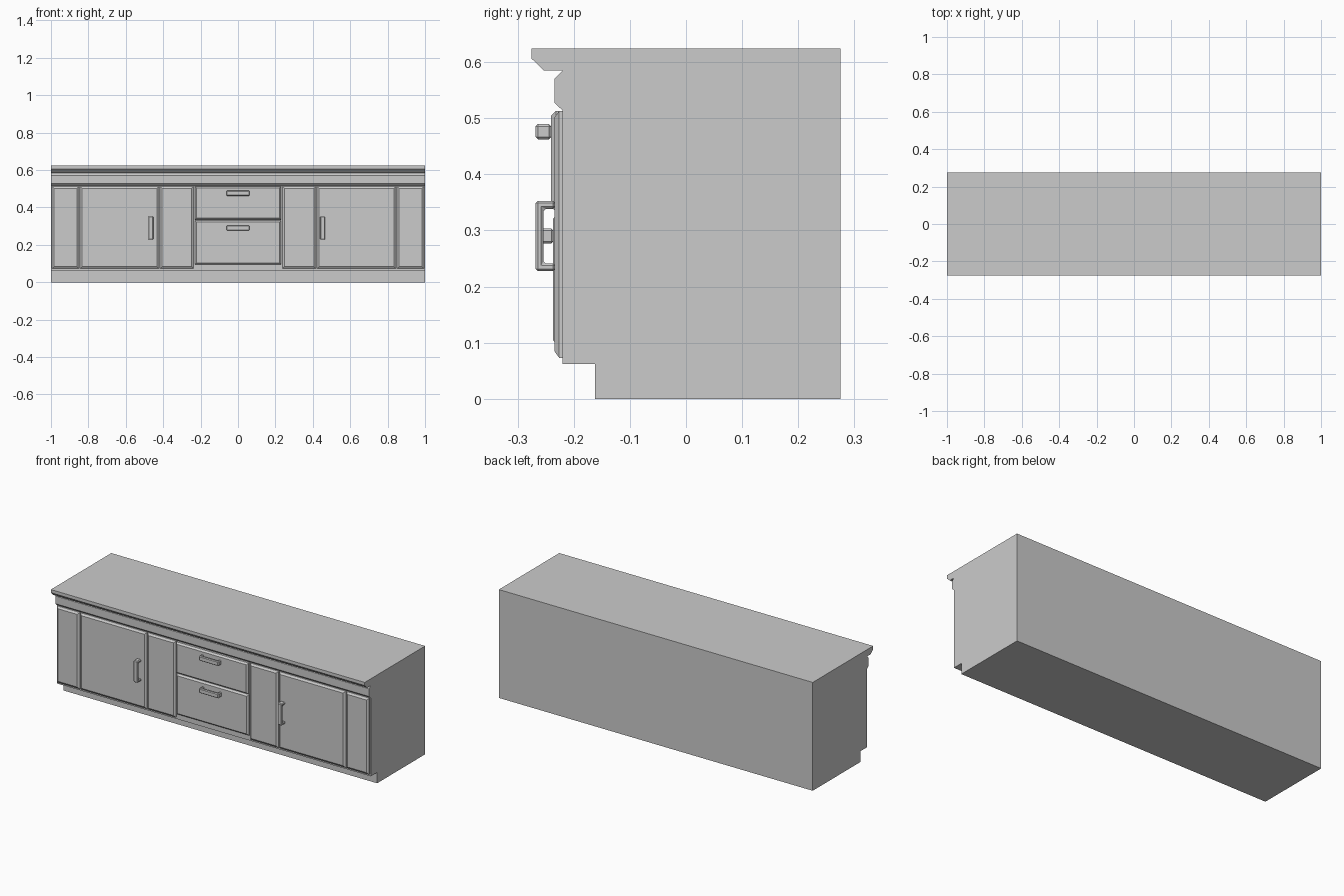
import bpy, bmesh
from mathutils import Vector

if "Cube" in bpy.data.objects:
    bpy.data.objects.remove(bpy.data.objects["Cube"])

FACE = -0.22  # y of the cabinet front


def finish(name, bm):
    bmesh.ops.recalc_face_normals(bm, faces=bm.faces)
    mesh = bpy.data.meshes.new(name)
    bm.to_mesh(mesh)
    bm.free()
    ob = bpy.data.objects.new(name, mesh)
    bpy.context.collection.objects.link(ob)
    return ob


def prism(name, points, direction):
    """Extrude a closed outline of 3D points along a direction."""
    bm = bmesh.new()
    face = bm.faces.new([bm.verts.new(p) for p in points])
    ext = bmesh.ops.extrude_face_region(bm, geom=[face])
    moved = [v for v in ext["geom"] if isinstance(v, bmesh.types.BMVert)]
    bmesh.ops.translate(bm, verts=moved, vec=Vector(direction))
    return finish(name, bm)


def panel(name, x0, x1, z0, z1, front, side=-0.226, cut=0.011):
    """Flat board with a chamfered front rim."""
    bm = bmesh.new()
    rings = []
    for y, i in ((FACE, 0), (side, 0), (front, cut)):
        rings.append([bm.verts.new(p) for p in (
            (x0 + i, y, z0 + i), (x1 - i, y, z0 + i),
            (x1 - i, y, z1 - i), (x0 + i, y, z1 - i))])
    for a, b in zip(rings, rings[1:]):
        for k in range(4):
            n = (k + 1) % 4
            bm.faces.new((a[k], a[n], b[n], b[k]))
    bm.faces.new(rings[0])
    bm.faces.new(rings[-1])
    return finish(name, bm)


def handle(name, cx, cz, base, vertical):
    """U-shaped pull with chamfered edges."""
    h, leg, w, out, inn = 0.0625, 0.014, 0.027, -0.268, -0.254
    outline = [(-h, base), (-h, out), (h, out), (h, base),
               (h - leg, base), (h - leg, inn), (leg - h, inn), (leg - h, base)]
    if vertical:
        pts = [(cx - w / 2, y, cz + t) for t, y in outline]
        ob = prism(name, pts, (w, 0, 0))
    else:
        pts = [(cx + t, y, cz - w / 2) for t, y in outline]
        ob = prism(name, pts, (0, 0, w))
    bev = ob.modifiers.new("chamfer", "BEVEL")
    bev.width = 0.004
    bev.segments = 1


# carcass with recessed plinth and overhanging moulded top
body = [(0.275, 0), (-0.162, 0), (-0.162, 0.062), (FACE, 0.062), (FACE, 0.585),
        (-0.253, 0.585), (-0.275, 0.606), (-0.275, 0.624), (0.275, 0.624)]
prism("cabinet_body", [(-1, y, z) for y, z in body], (2, 0, 0))

# moulded rail under the top
rail = [(FACE, 0.514), (-0.234, 0.527), (-0.234, 0.571), (FACE, 0.585)]
prism("front_rail", [(-1, y, z) for y, z in rail], (2, 0, 0))

# doors and fixed panels on both sides
for side, s in (("left", -1), ("right", 1)):
    for part, a, b in (("inner_panel", 0.237, 0.417),
                       ("door", 0.422, 0.845),
                       ("outer_panel", 0.85, 0.994)):
        x0, x1 = sorted((s * a, s * b))
        panel(f"{side}_{part}", x0, x1, 0.073, 0.513, -0.234)

# drawers
panel("upper_drawer", -0.23, 0.23, 0.334, 0.513, -0.241, -0.232, 0.009)
panel("lower_drawer", -0.23, 0.23, 0.095, 0.33, -0.237, -0.228, 0.009)

# handles
handle("upper_drawer_handle", 0, 0.476, -0.24, False)
handle("lower_drawer_handle", 0, 0.29, -0.236, False)
handle("left_door_handle", -0.466, 0.29, -0.233, True)
handle("right_door_handle", 0.452, 0.29, -0.233, True)
